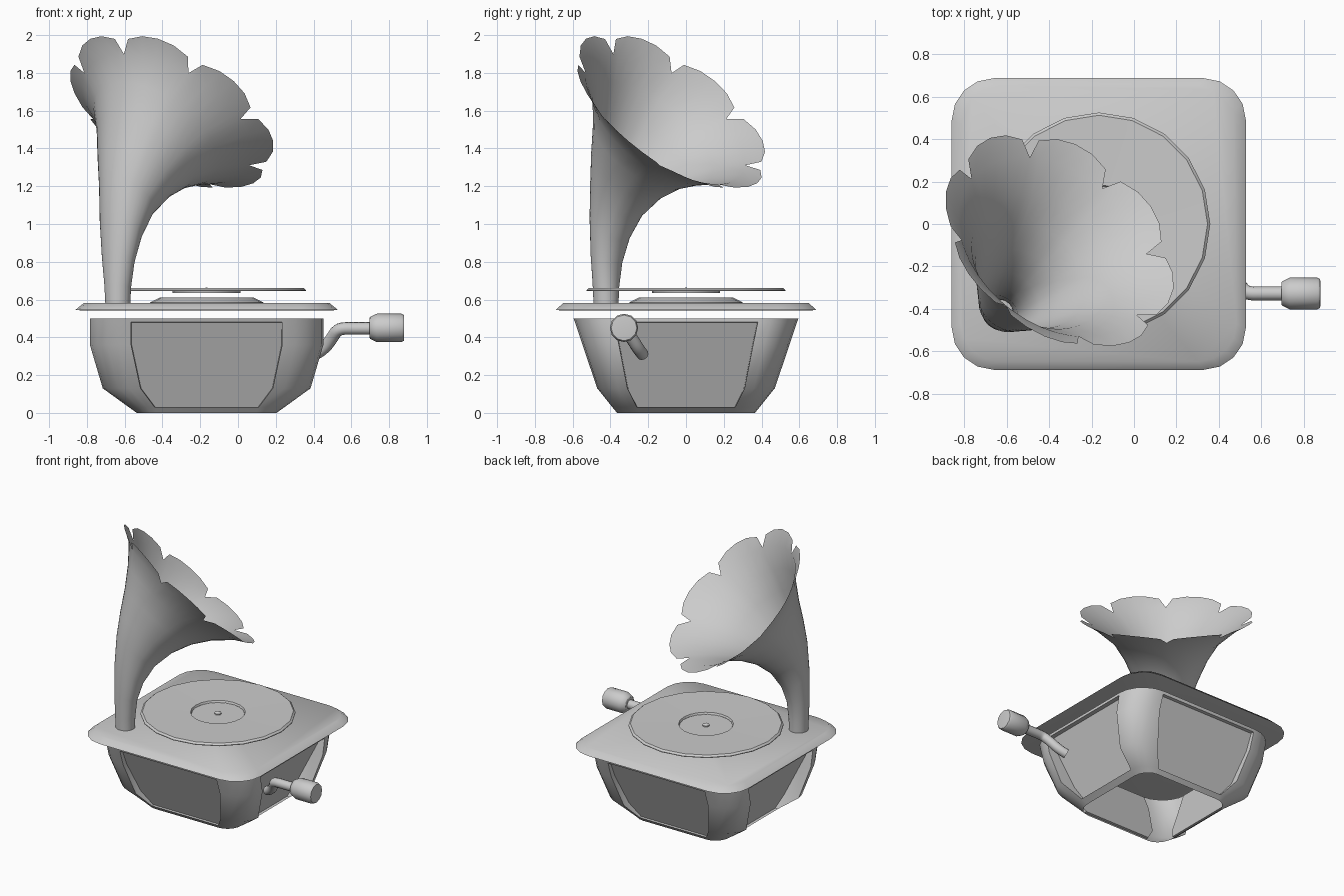
import bpy, bmesh, math
from mathutils import Vector

if "Cube" in bpy.data.objects:
    bpy.data.objects.remove(bpy.data.objects["Cube"])

CX = -0.166  # centre of cabinet, deck and record


def finish(name, bm, angle=32):
    me = bpy.data.meshes.new(name)
    bm.to_mesh(me)
    bm.free()
    ob = bpy.data.objects.new(name, me)
    bpy.context.collection.objects.link(ob)
    smooth(ob, angle)
    return ob


def smooth(ob, angle):
    bpy.ops.object.select_all(action='DESELECT')
    ob.select_set(True)
    bpy.context.view_layer.objects.active = ob
    bpy.ops.object.shade_smooth_by_angle(angle=math.radians(angle))


def loft(rings, cap_start=True, cap_end=True):
    """Bridge closed rings of equal length; returns bmesh and faces per level."""
    bm = bmesh.new()
    vs = [[bm.verts.new(p) for p in r] for r in rings]
    n = len(vs[0])
    faces = [[bm.faces.new((a[j], a[(j + 1) % n], b[(j + 1) % n], b[j]))
              for j in range(n)] for a, b in zip(vs, vs[1:])]
    if cap_start:
        bm.faces.new(vs[0][::-1])
    if cap_end:
        bm.faces.new(vs[-1])
    bm.normal_update()
    return bm, faces


def rounded_loop(hx, hy, px, py, z, n=4):
    """Rectangle hx by hy whose corners round off beyond px, py."""
    pts = []
    for k, (sx, sy) in enumerate([(1, 1), (-1, 1), (-1, -1), (1, -1)]):
        for i in range(n + 1):
            a = math.pi / 2 * (k + i / n)
            pts.append((CX + sx * px + (hx - px) * math.cos(a),
                        sy * py + (hy - py) * math.sin(a), z))
    return pts


def turned(name, profile, n, place):
    """Lathe (radius, height) pairs; place maps local x, y, h to the scene."""
    rings = [[place(r * math.cos(2 * math.pi * i / n), r * math.sin(2 * math.pi * i / n), h)
              for i in range(n)] for r, h in profile]
    return finish(name, loft(rings)[0])


# Cabinet: open shell with rounded corner posts
N = 5
levels = [(.37, .365, .265, .245, 0), (.412, .39, .275, .26, .03),
          (.55, .47, .35, .31, .13), (.618, .548, .4, .355, .36),
          (.618, .588, .4, .38, .48), (.618, .595, .4, .382, .5)]
bm, faces = loft([rounded_loop(*l, n=N) for l in levels], False, False)
# Four flat sunken panels between the posts
for k, (axis, sign) in enumerate([(1, 1), (0, -1), (1, -1), (0, 1)]):
    panel = [faces[lv][k * (N + 1) + N] for lv in (1, 2, 3)]
    bmesh.ops.inset_region(bm, faces=panel, thickness=0.003, depth=0, use_boundary=True)
    low, high = (.39, .588) if axis == 0 else (.372, .565)
    for v in {v for f in panel for v in f.verts}:
        t = (v.co.z - .03) / .45
        v.co[axis] = (CX if axis == 0 else 0) + sign * (low + (high - low) * t)
finish("cabinet", bm, 42)

# Deck: rounded square slab with softly bevelled edge
finish("deck", loft([rounded_loop(.67, .67, .49, .49, .543),
                     rounded_loop(.694, .688, .495, .49, .546),
                     rounded_loop(.65, .65, .47, .47, .582)])[0], 50)

# Platter, record with dished label, and spindle
upright = lambda x, y, h: (CX + x, y, h)
turned("platter", [(.3, .575), (.3, .585), (.25, .61)], 20, upright)
turned("record", [(.18, .635), (.18, .645), (.526, .645), (.526, .65),
                  (.513, .662), (.186, .657), (.18, .643)], 20, upright)
turned("spindle", [(.024, .64), (.024, .652), (.014, .657), (.004, .663)], 10, upright)

# Horn: rings in the vertical plane of its bend, given as
# back point (s, z), under point (s, z), half width, petal amount
AZ = math.radians(50.5)
BASE = Vector((-.636, -.423, 0))
F = Vector((math.cos(AZ), math.sin(AZ), 0))    # direction the horn faces
S = Vector((math.sin(AZ), -math.cos(AZ), 0))   # sideways
Z = Vector((0, 0, 1))
sections = [(-.065, .55, .065, .55, .065, 0), (-.07, .68, .067, .66, .072, 0),
            (-.074, .84, .08, .79, .093, 0), (-.07, 1.05, .12, .91, .122, 0),
            (-.055, 1.25, .2, 1.03, .157, 0), (-.026, 1.42, .32, 1.125, .218, 0),
            (.01, 1.59, .455, 1.18, .283, 0), (.035, 1.75, .6, 1.203, .362, 0),
            (.05, 1.9, .765, 1.21, .505, 0), (.05, 1.9, .765, 1.21, .505, .2)]
PETALS = 8
petal_shape = [0, .72, .94, 1, .94, .72]
steps = [0, .1, .3, .5, .7, .9]
rings = []
for bs, bz, us, uz, w, lobe in sections:
    back, under = BASE + F * bs + Z * bz, BASE + F * us + Z * uz
    mid, half = (back + under) / 2, (back - under) / 2
    normal = half.cross(S).normalized()
    if normal.z < 0:
        normal = -normal
    ring = []
    for p in range(PETALS):
        for t, b in zip(steps, petal_shape):
            a = 2 * math.pi * (p + t) / PETALS
            k = 1 + lobe * b
            ring.append(mid + (half * math.cos(a) - S * w * math.sin(a)) * k
                        + normal * lobe * .3 * b)
    rings.append(ring)
bm, _ = loft(rings, False, False)
bmesh.ops.remove_doubles(bm, verts=bm.verts[:], dist=.0005)
bmesh.ops.recalc_face_normals(bm, faces=bm.faces[:])
finish("horn", bm, 45)

# Crank arm: bent round rod
cu = bpy.data.curves.new("crank_arm", 'CURVE')
cu.dimensions = '3D'
cu.bevel_depth = .033
cu.bevel_resolution = 4
cu.resolution_u = 4
cu.use_fill_caps = True
sp = cu.splines.new('NURBS')
path = [(.405, -.23, .31), (.455, -.25, .335), (.5, -.29, .4),
        (.53, -.328, .447), (.61, -.328, .447), (.71, -.328, .447)]
sp.points.add(len(path) - 1)
for pt, co in zip(sp.points, path):
    pt.co = (*co, 1)
sp.use_endpoint_u = True
sp.order_u = 3
arm = bpy.data.objects.new("crank_arm", cu)
bpy.context.collection.objects.link(arm)
bpy.ops.object.select_all(action='DESELECT')
arm.select_set(True)
bpy.context.view_layer.objects.active = arm
bpy.ops.object.convert(target='MESH')
smooth(bpy.context.view_layer.objects.active, 50)

# Crank handle: turned knob along x
turned("crank_handle", [(.05, .695), (.058, .7), (.075, .735), (.075, .865),
                        (.068, .878), (.05, .88)], 12,
       lambda x, y, h: (h, x - .328, y + .45))
